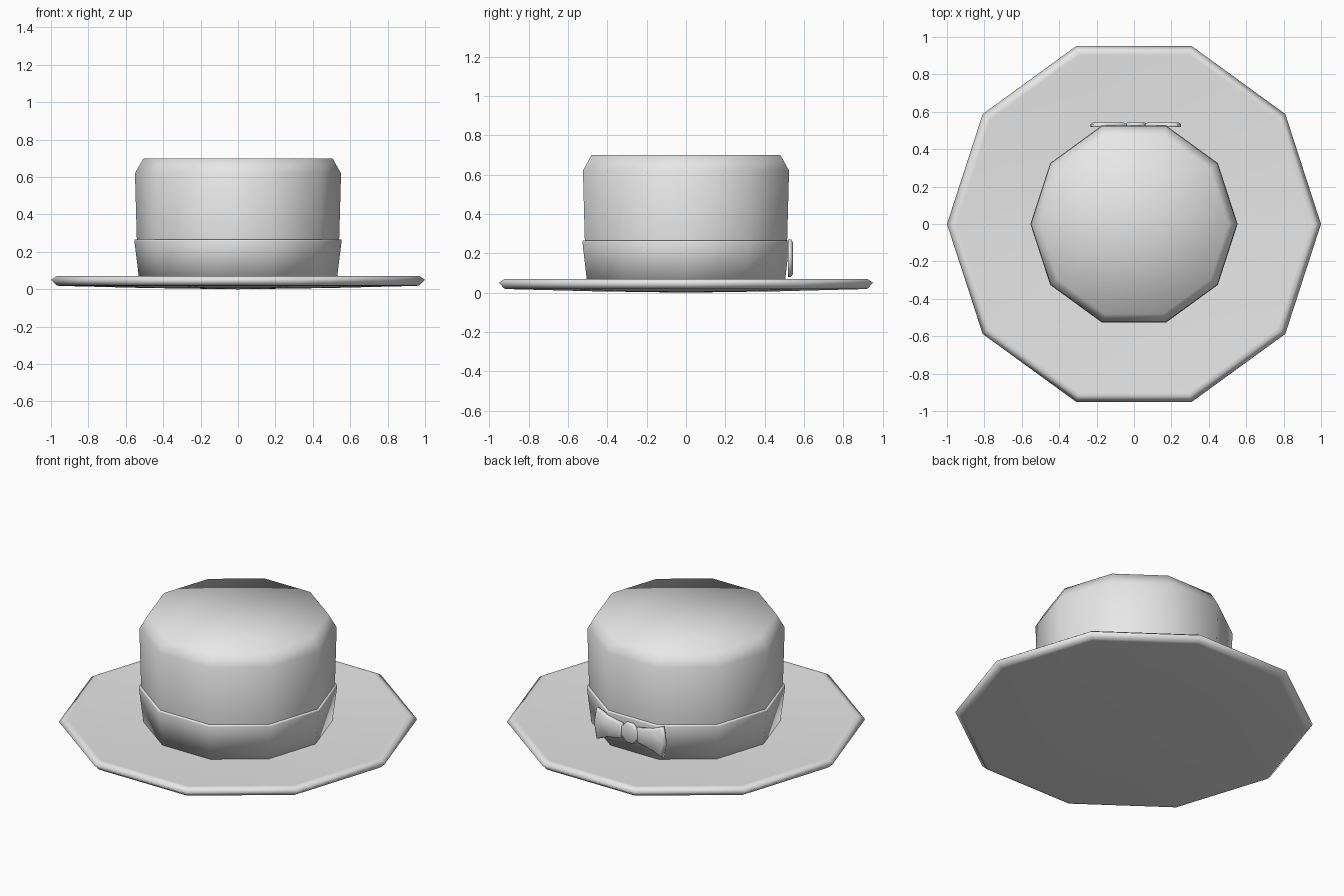
import bpy, bmesh, math

cube = bpy.data.objects.get("Cube")
if cube:
    bpy.data.objects.remove(cube, do_unlink=True)

SIDES = 10

felt = bpy.data.materials.new("light_grey_felt")
felt.use_nodes = True
felt.diffuse_color = (0.8, 0.8, 0.8, 1)
felt.node_tree.nodes["Principled BSDF"].inputs["Base Color"].default_value = (0.8, 0.8, 0.8, 1)


def finish(name, bm):
    bmesh.ops.recalc_face_normals(bm, faces=bm.faces)
    for face in bm.faces:
        face.smooth = True
    mesh = bpy.data.meshes.new(name)
    bm.to_mesh(mesh)
    bm.free()
    mesh.materials.append(felt)
    obj = bpy.data.objects.new(name, mesh)
    bpy.context.collection.objects.link(obj)
    return obj


def lathe(name, profile, closed=False):
    """Turn (radius, z) points into a ten-sided ring; radius 0 makes a pole."""
    bm = bmesh.new()
    rings = []
    for r, z in profile:
        if r == 0:
            rings.append([bm.verts.new((0, 0, z))] * SIDES)
        else:
            angles = [math.tau * i / SIDES for i in range(SIDES)]
            rings.append([bm.verts.new((r * math.cos(a), r * math.sin(a), z)) for a in angles])
    pairs = list(zip(rings, rings[1:]))
    if closed:
        pairs.append((rings[-1], rings[0]))
    for low, high in pairs:
        for i in range(SIDES):
            j = (i + 1) % SIDES
            corners = dict.fromkeys([low[i], low[j], high[j], high[i]])
            bm.faces.new(list(corners))
    return finish(name, bm)


def plate(name, outline, y_back, y_front, swell):
    """Thin plate from an (x, z) outline, with a slightly raised outer face."""
    bm = bmesh.new()
    cx = sum(p[0] for p in outline) / len(outline)
    cz = sum(p[1] for p in outline) / len(outline)
    back = [bm.verts.new((x, y_back, z)) for x, z in outline]
    front = [bm.verts.new((x, y_front, z)) for x, z in outline]
    inner = [bm.verts.new((cx + (x - cx) * 0.85, y_front + swell, cz + (z - cz) * 0.85))
             for x, z in outline]
    n = len(outline)
    for a, b in ((back, front), (front, inner)):
        for i in range(n):
            j = (i + 1) % n
            bm.faces.new((a[i], a[j], b[j], b[i]))
    bm.faces.new(back)
    bm.faces.new(inner)
    return finish(name, bm)


# Wide brim, slightly dished, with a bevelled rim
lathe("brim", [(0, 0.0), (0.5, 0.007), (0.95, 0.018), (0.97, 0.02), (1.0, 0.05),
               (0.97, 0.07), (0.95, 0.069), (0.5, 0.045), (0, 0.045)])

# Tall crown with a chamfered top
lathe("crown", [(0.525, 0.04), (0.541, 0.265), (0.551, 0.62), (0.505, 0.7), (0, 0.7)])

# Band around the crown, flaring upwards
lathe("hat_band", [(0.51, 0.04), (0.527, 0.04), (0.554, 0.258), (0.552, 0.265), (0.53, 0.266)],
      closed=True)

# Bow at the back: two mirrored wings and a knot
BOW_X, BOW_Z = 0.01, 0.175
wing = [(0.05, -0.045), (0.15, -0.065), (0.225, -0.096), (0.242, 0),
        (0.225, 0.096), (0.15, 0.065), (0.05, 0.045)]
for name, side in (("bow_left_wing", 1), ("bow_right_wing", -1)):
    plate(name, [(BOW_X + side * x, BOW_Z + z) for x, z in wing], 0.518, 0.534, 0.009)

knot = []
for i in range(8):
    a = math.tau * (i + 0.5) / 8
    knot.append((BOW_X + 0.06 * math.cos(a), BOW_Z + 0.066 * math.sin(a)))
plate("bow_knot", knot, 0.518, 0.536, 0.006)
